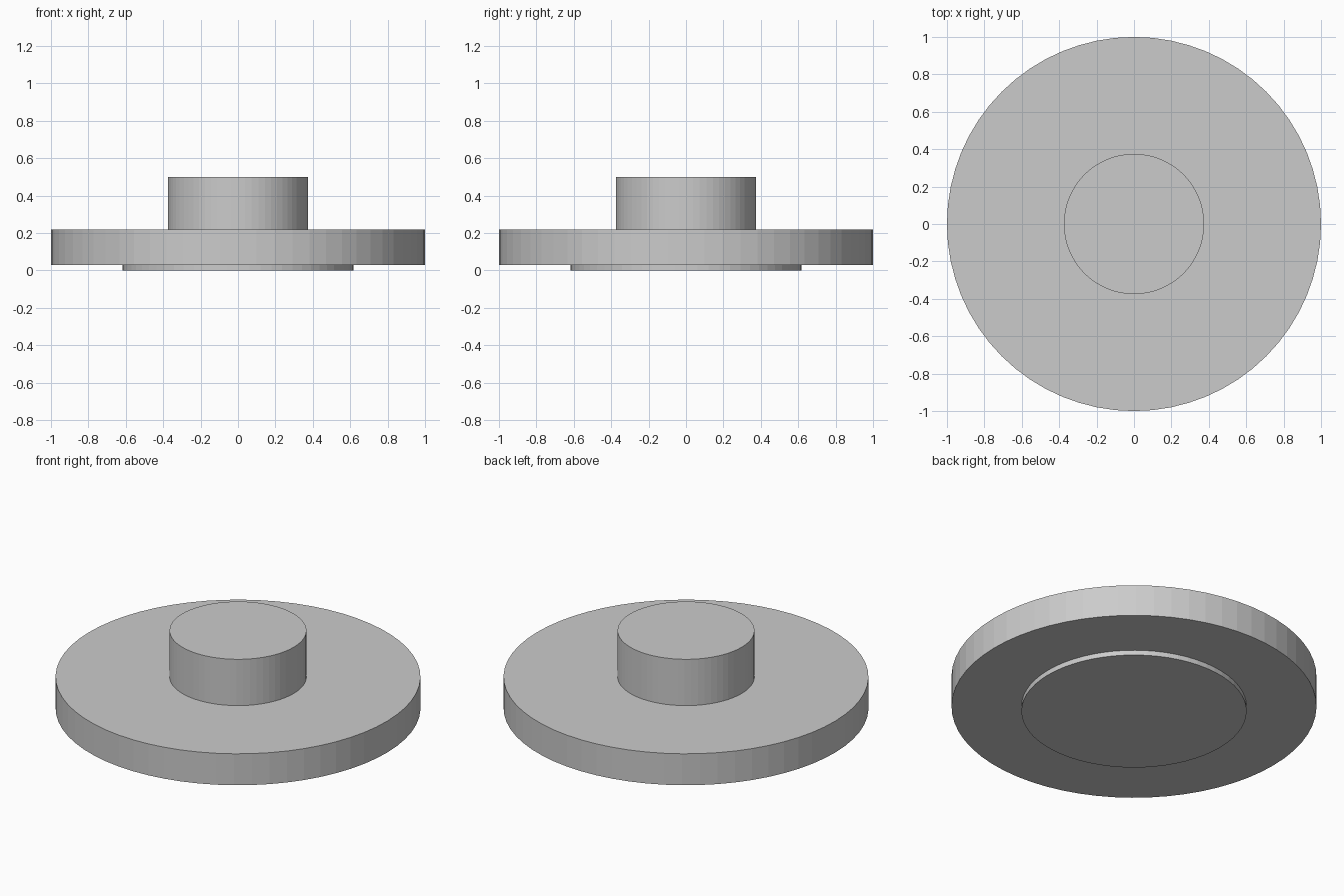
import bpy

if "Cube" in bpy.data.objects:
    bpy.data.objects.remove(bpy.data.objects["Cube"])

SIDES = 64


def disc(name, radius, z_bottom, z_top):
    """Flat-shaded cylinder standing between two heights."""
    bpy.ops.mesh.primitive_cylinder_add(
        vertices=SIDES, radius=radius, depth=z_top - z_bottom,
        location=(0, 0, (z_bottom + z_top) / 2))
    obj = bpy.context.object
    obj.name = name
    return obj


# Thin raised pad underneath
disc("bottom_pad", 0.617, 0.0, 0.03)
# Wide main plate
disc("main_plate", 1.0, 0.03, 0.22)
# Narrow hub on top
disc("top_hub", 0.375, 0.22, 0.5)
